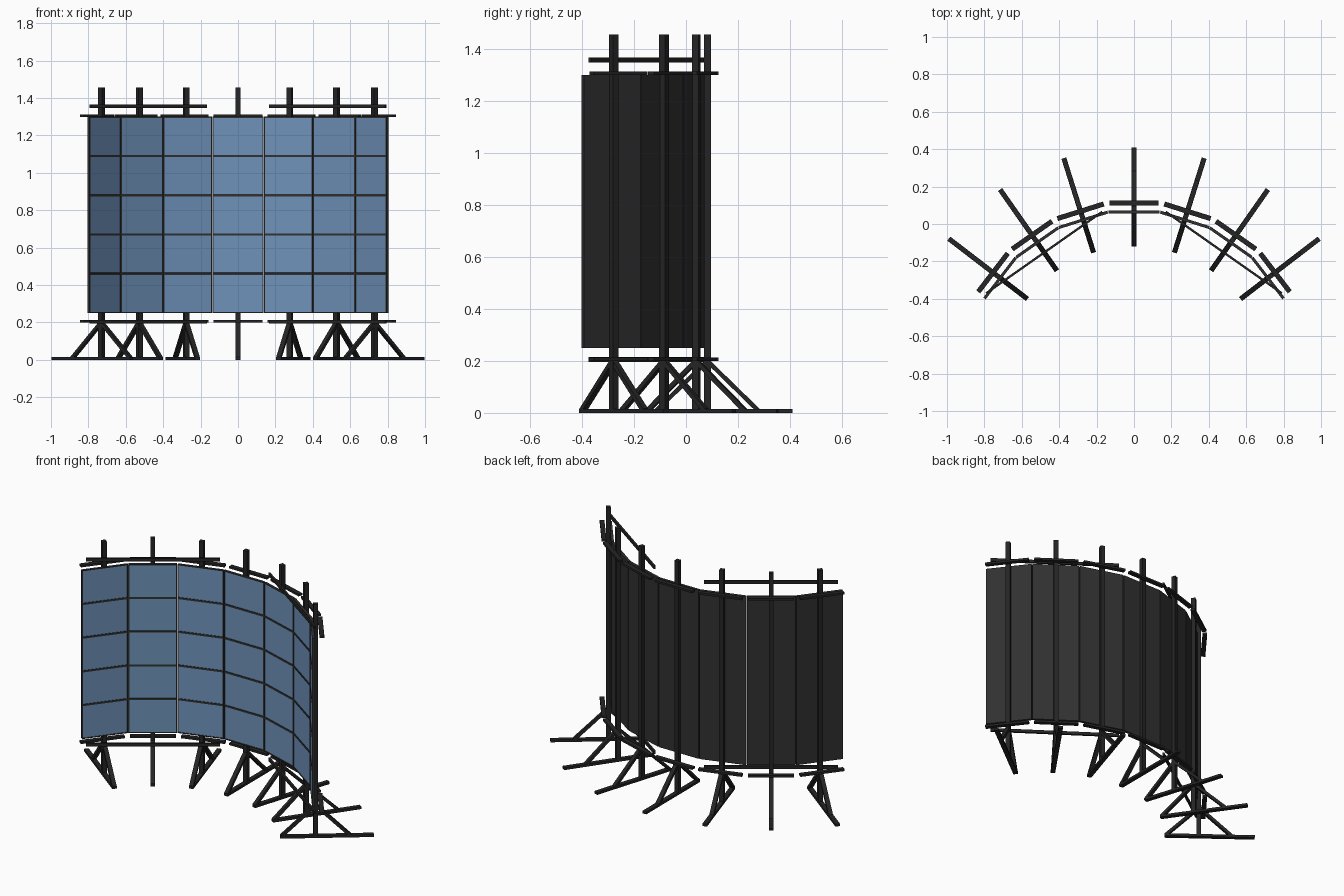
import bpy, bmesh
from math import radians, sin, cos, atan2, hypot
from mathutils import Matrix, Vector

if "Cube" in bpy.data.objects:
    bpy.data.objects.remove(bpy.data.objects["Cube"])

STEP = radians(17.5)          # turn between neighbouring columns
PITCH = 0.278                 # column spacing along the arc
ROW_H, Z0, ROWS = 0.21, 0.25, 5


def material(name, rgb):
    m = bpy.data.materials.new(name)
    m.diffuse_color = (*rgb, 1)
    m.use_nodes = True
    m.node_tree.nodes["Principled BSDF"].inputs["Base Color"].default_value = m.diffuse_color
    return m


black = material("black_metal", (0.018, 0.018, 0.018))
casing = material("dark_casing", (0.03, 0.03, 0.03))
glass = material("blue_screen", (0.16, 0.29, 0.49))


def add_object(name, mesh, matrix):
    ob = bpy.data.objects.new(name, mesh)
    bpy.context.collection.objects.link(ob)
    ob.matrix_world = matrix
    return ob


def box_mesh(name, size, mat):
    bm = bmesh.new()
    bmesh.ops.create_cube(bm, size=1)
    bmesh.ops.scale(bm, vec=size, verts=bm.verts)
    me = bpy.data.meshes.new(name)
    bm.to_mesh(me)
    bm.free()
    me.materials.append(mat)
    return me


def box(name, size, loc, frame=Matrix(), rot=Matrix()):
    return add_object(name, box_mesh(name, size, black),
                      frame @ Matrix.Translation(loc) @ rot)


def panel_mesh():
    # thin box with a bezel and slightly recessed screen on the front
    bm = bmesh.new()
    bmesh.ops.create_cube(bm, size=1)
    bmesh.ops.scale(bm, vec=(0.274, 0.016, ROW_H), verts=bm.verts)
    bm.normal_update()
    front = min(bm.faces, key=lambda f: f.calc_center_median().y)
    bmesh.ops.inset_region(bm, faces=[front], thickness=0.008)
    inner = bmesh.ops.inset_region(bm, faces=[front], thickness=0.0005)
    bmesh.ops.translate(bm, vec=(0, 0.003, 0), verts=front.verts)
    front.material_index = 1
    me = bpy.data.meshes.new("screen_panel")
    bm.to_mesh(me)
    bm.free()
    me.materials.append(casing)
    me.materials.append(glass)
    return me


# frame of each column: local x along the wall, local y outward to the back
def column_frame(i):
    x, y, s = 0.0, 0.065, (1 if i > 0 else -1)
    for k in range(abs(i)):
        for a in (k * STEP, (k + 1) * STEP):
            x += PITCH / 2 * cos(a)
            y -= PITCH / 2 * sin(a)
    return Matrix.Translation((s * x, y, 0)) @ Matrix.Rotation(-i * STEP, 4, 'Z')


panel = panel_mesh()
for i in range(-3, 4):
    F = column_frame(i)
    # stacked screens
    for r in range(ROWS):
        add_object("screen_panel", panel,
                   F @ Matrix.Translation((0, -0.001, Z0 + ROW_H * (r + 0.5))))
    # upright, floor foot and short cross rails
    box("upright_post", (0.027, 0.027, 1.455), (0, 0.017, 0.7275), F)
    box("floor_foot", (0.027, 0.53, 0.015), (0, 0.08, 0.0075), F)
    for z in (0.206, 1.306):
        box("cross_rail", (0.26, 0.027, 0.013), (0, 0.047, z), F)
    # diagonal struts from post to foot
    for s in (-1, 1):
        a, b = Vector((0, 0.017, 0.2)), Vector((0, 0.017 + s * 0.195, 0.01))
        d = b - a
        box("diagonal_strut", (0.025, d.length, 0.017), (a + b) / 2, F,
            Matrix.Rotation(atan2(d.z, d.y), 4, 'X'))

# straight chord braces across each side, top and bottom
for s in (-1, 1):
    x0, y0, x1, y1 = s * 0.79, -0.37, s * 0.17, 0.065
    for z in (0.205, 1.357):
        box("chord_brace", (hypot(x1 - x0, y1 - y0), 0.012, 0.019),
            ((x0 + x1) / 2, (y0 + y1) / 2, z),
            rot=Matrix.Rotation(atan2(y1 - y0, x1 - x0), 4, 'Z'))
